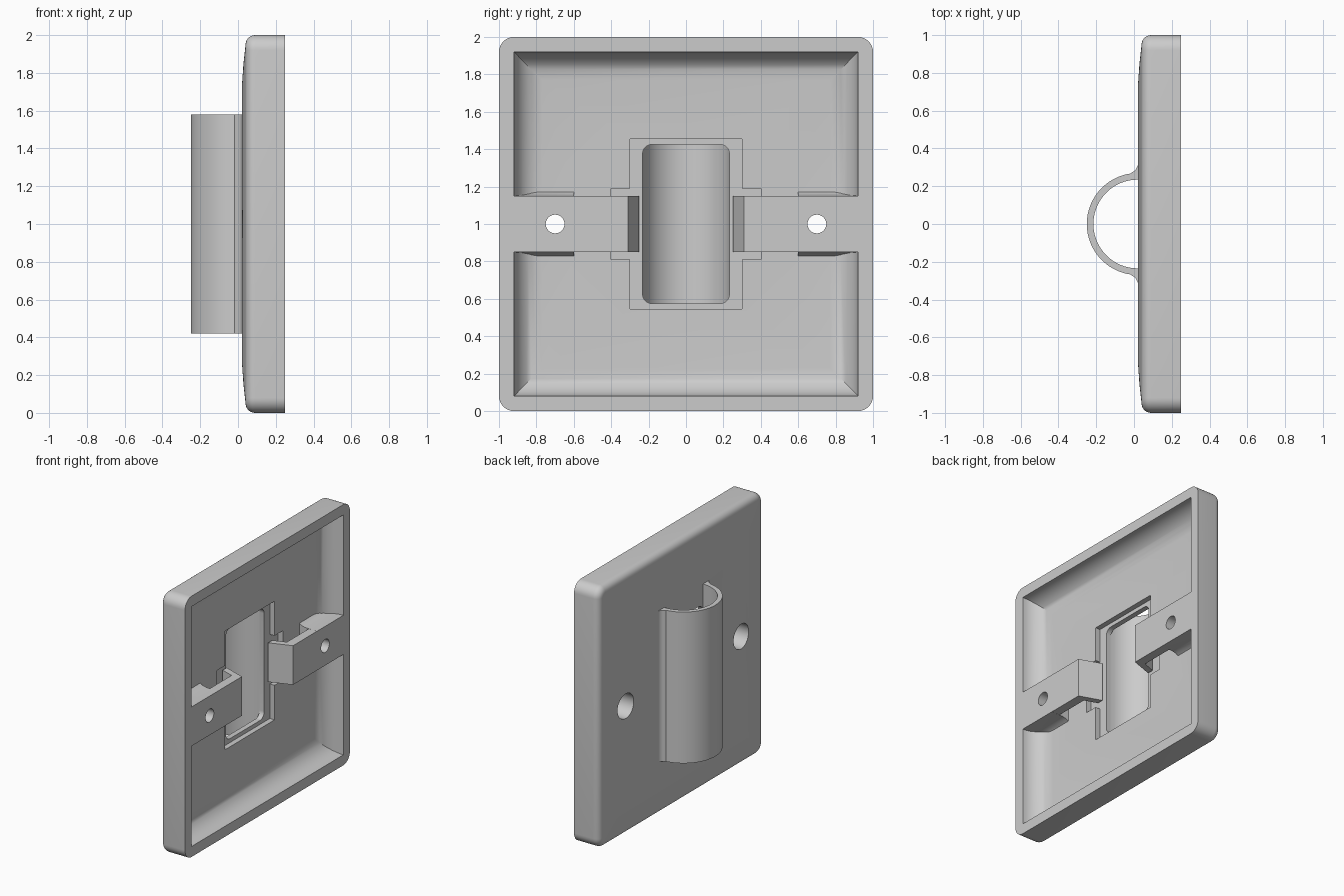
import bpy, bmesh, math
from mathutils import Vector

if "Cube" in bpy.data.objects:
    bpy.data.objects.remove(bpy.data.objects["Cube"])

grey = bpy.data.materials.new("plain_grey")
grey.use_nodes = True
grey.diffuse_color = (0.6, 0.6, 0.6, 1)
grey.node_tree.nodes["Principled BSDF"].inputs["Base Color"].default_value = (0.6, 0.6, 0.6, 1)


def loft(name, rings):
    """Skin a stack of matching rings and cap both ends."""
    bm = bmesh.new()
    loops = [[bm.verts.new(p) for p in ring] for ring in rings]
    n = len(loops[0])
    for a, b in zip(loops, loops[1:]):
        for i in range(n):
            j = (i + 1) % n
            bm.faces.new((a[i], a[j], b[j], b[i]))
    bm.faces.new(loops[0])
    bm.faces.new(loops[-1])
    bmesh.ops.recalc_face_normals(bm, faces=bm.faces)
    mesh = bpy.data.meshes.new(name)
    bm.to_mesh(mesh)
    bm.free()
    mesh.materials.append(grey)
    ob = bpy.data.objects.new(name, mesh)
    bpy.context.collection.objects.link(ob)
    return ob


def rounded_rect(x, hy, hz, r, seg=8):
    """Rounded rectangle in the plane at x, centred on z = 1."""
    pts = []
    for k, (sy, sz) in enumerate(((1, 1), (-1, 1), (-1, -1), (1, -1))):
        for i in range(seg + 1):
            a = math.pi / 2 * (k + i / seg)
            pts.append((x, sy * (hy - r) + r * math.cos(a), 1 + sz * (hz - r) + r * math.sin(a)))
    return pts


def rect(x, hy, hz):
    return [(x, sy * hy, 1 + sz * hz) for sy, sz in ((1, 1), (-1, 1), (-1, -1), (1, -1))]


def upright(name, pts, z0, z1):
    """Extrude an (x, y) outline along z."""
    return loft(name, [[(x, y, z) for x, y in pts] for z in (z0, z1)])


def rod(name, y, r, x0, x1, seg=32):
    angles = [2 * math.pi * i / seg for i in range(seg)]
    return loft(name, [[(x, y + r * math.cos(a), 1 + r * math.sin(a)) for a in angles] for x in (x0, x1)])


def combine(target, tool, operation):
    mod = target.modifiers.new("shape", "BOOLEAN")
    mod.operation, mod.solver, mod.object = operation, "EXACT", tool
    bpy.context.view_layer.objects.active = target
    bpy.ops.object.modifier_apply(modifier=mod.name)
    bpy.data.objects.remove(tool)


# Plate with rounded rim and a slightly crowned face
rings = [rounded_rect(0.25, 1, 1, 0.08)]
for i in range(7):
    a = math.pi / 2 * i / 6
    h = 0.95 + 0.05 * math.cos(a)
    rings.append(rounded_rect(0.09 - 0.05 * math.sin(a), h, h, h - 0.92))
for h, x in ((0.85, 0.029), (0.75, 0.022), (0.65, 0.02)):
    rings.append(rounded_rect(x, h, h, 0.025))
plate = loft("wall_plate", rings)

# Hollow back with a coved floor
rings = [rect(0.3, 0.92, 0.92)]
for i in range(9):
    a = math.pi / 2 * i / 8
    h = 0.77 + 0.15 * math.cos(a)
    rings.append(rect(0.25 - 0.15 * math.sin(a), h, h))
combine(plate, loft("cavity", rings), "DIFFERENCE")

# Half-round sleeve with flared feet
side = [(0.045, 0.31), (0.02, 0.31), (0.01, 0.29), (0, 0.279), (-0.015, 0.271)]
arc = [math.radians(82 - 164 * i / 32) for i in range(33)]
outer = [(0.02 - 0.27 * math.cos(a), 0.27 * math.sin(a)) for a in arc]
inner = [(0.02 - 0.235 * math.cos(a), 0.235 * math.sin(a)) for a in reversed(arc)]
outline = side + outer + [(x, -y) for x, y in reversed(side)]
outline += [(0.045, -0.237)] + inner + [(0.045, 0.237)]
combine(plate, upright("sleeve", outline, 0.42, 1.58), "UNION")

# Stepped recess and window into the sleeve
for hy, hz in ((0.3, 0.455), (0.4, 0.19)):
    combine(plate, loft("recess", [rect(x, hy, hz) for x in (0.06, 0.3)]), "DIFFERENCE")
window = [rounded_rect(x, 0.232, 0.425, 0.05) for x in (-0.005, 0.3)]
combine(plate, loft("window", window), "DIFFERENCE")

# Mounting blocks, bent clip arms and stepped screw holes
section = [(0.25, 0.15), (0.15, 0.152), (0.12, 0.16), (0.085, 0.18)]
section += [(x, -z) for x, z in reversed(section)]
arm = [(0.25, 0.62), (0.25, 0.31), (0.08, 0.25), (0.08, 0.3), (0.18, 0.335), (0.18, 0.62)]
for s in (1, -1):
    block = loft("mount_block", [[(x, s * y, 1 + z) for x, z in section] for y in (0.6, 0.96)])
    combine(plate, block, "UNION")
    combine(plate, upright("clip_arm", [(x, s * y) for x, y in arm], 0.85, 1.15), "UNION")
    combine(plate, rod("screw_hole", s * 0.7, 0.05, -0.1, 0.4), "DIFFERENCE")
    combine(plate, rod("counterbore", s * 0.7, 0.095, -0.1, 0.17), "DIFFERENCE")

# Smooth curved areas, crisp edges
bpy.ops.object.select_all(action="DESELECT")
plate.select_set(True)
bpy.context.view_layer.objects.active = plate
bpy.ops.object.shade_smooth_by_angle(angle=math.radians(30))
